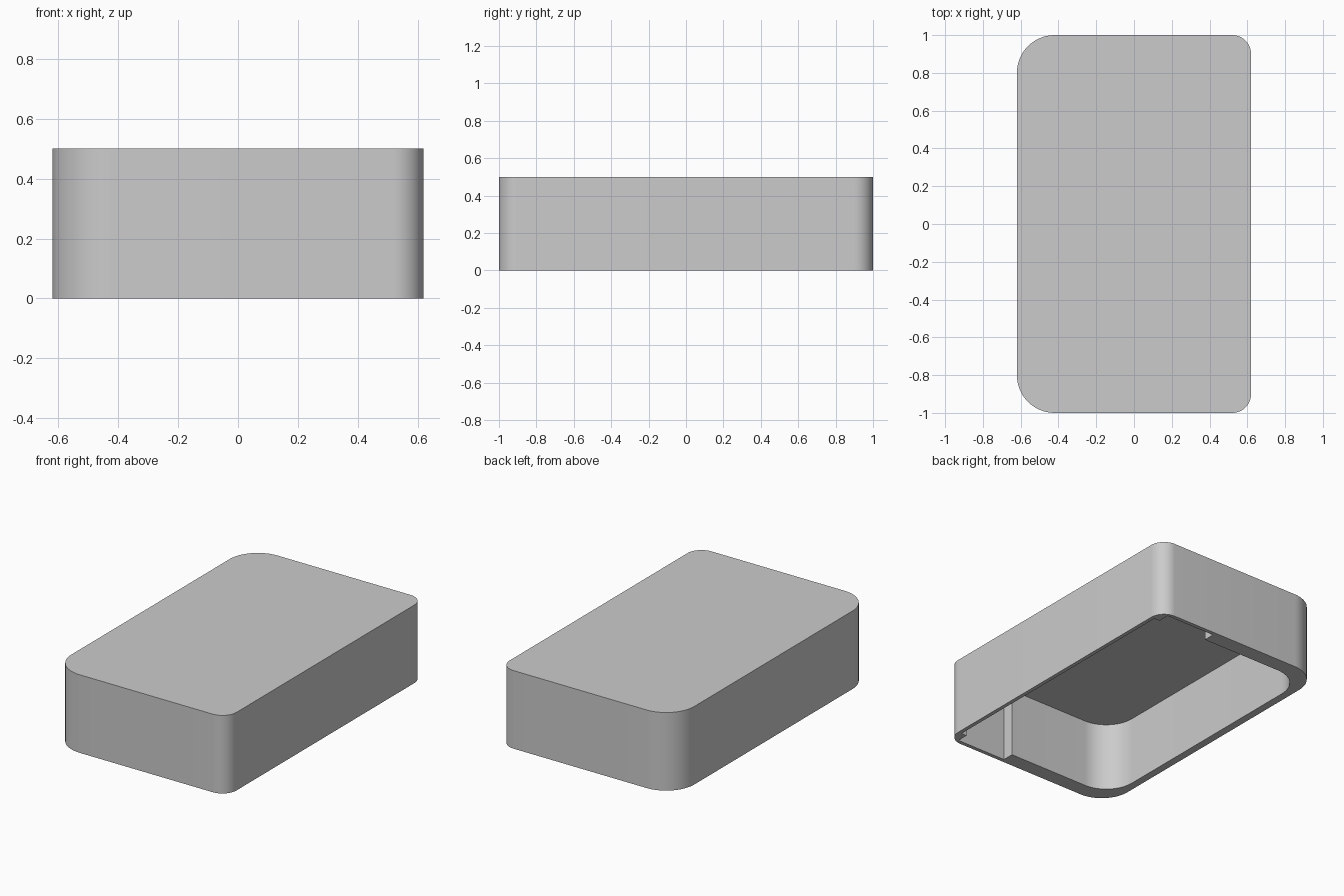
import bpy, bmesh
from math import sin, cos, pi

if "Cube" in bpy.data.objects:
    bpy.data.objects.remove(bpy.data.objects["Cube"])

HEIGHT, CEILING = 0.5, 0.445


def corner(x, y, radius, start, steps=16):
    """Quarter arc around a centre point, counter-clockwise."""
    angles = [start + pi / 2 * i / steps for i in range(steps + 1)]
    return [(x + radius * cos(a), y + radius * sin(a)) for a in angles]


def mirrored(half):
    """Complete a front half outline with its back half."""
    return half + [(x, -y) for x, y in reversed(half)]


# Outer outline: wide corners on one long side, tight ones on the other
outer = mirrored(corner(-0.42, -0.8, 0.2, pi) + corner(0.52, -0.9, 0.1, 1.5 * pi))

# Cavity outline: thick wall, thin recess, then a square corner block
inner = mirrored(corner(-0.37, -0.7, 0.2, pi) + [
    (0.2, -0.9), (0.2, -0.975), (0.555, -0.975), (0.555, -0.9), (0.595, -0.9)])


def add_walls(bm, outline, top):
    """Walls and a cap over an outline; returns the open bottom edges."""
    low = [bm.verts.new((x, y, 0)) for x, y in outline]
    high = [bm.verts.new((x, y, top)) for x, y in outline]
    n = len(outline)
    for i in range(n):
        j = (i + 1) % n
        bm.faces.new((low[i], low[j], high[j], high[i]))
    bm.faces.new(high)
    return [bm.edges.get((low[i], low[(i + 1) % n])) for i in range(n)]


# Hollow cover, open underneath, with a flat rim joining both outlines
bm = bmesh.new()
rim = add_walls(bm, outer, HEIGHT) + add_walls(bm, inner, CEILING)
bmesh.ops.triangle_fill(bm, edges=rim, use_beauty=True)
bmesh.ops.recalc_face_normals(bm, faces=bm.faces)
mesh = bpy.data.meshes.new("cover")
bm.to_mesh(mesh)
bm.free()
cover = bpy.data.objects.new("cover", mesh)
bpy.context.collection.objects.link(cover)

# Plain grey plastic
grey = bpy.data.materials.new("light_grey")
grey.use_nodes = True
colour = (0.6, 0.6, 0.6, 1)
grey.diffuse_color = colour
grey.node_tree.nodes["Principled BSDF"].inputs["Base Color"].default_value = colour
mesh.materials.append(grey)

# Smooth corners with sharp rims
bpy.ops.object.select_all(action="DESELECT")
cover.select_set(True)
bpy.context.view_layer.objects.active = cover
bpy.ops.object.shade_smooth_by_angle(angle=pi / 6)
